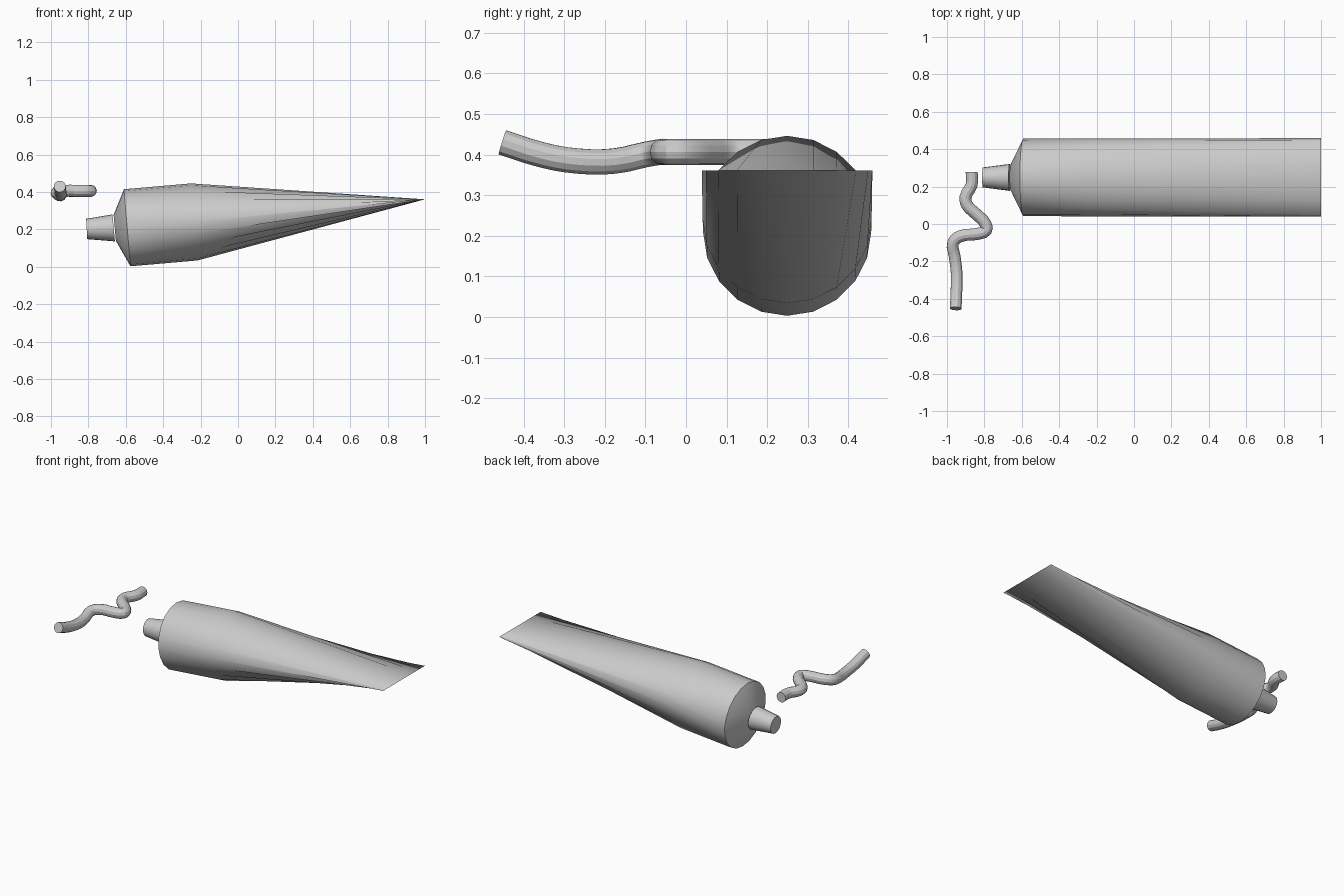
import bpy, bmesh, math

if "Cube" in bpy.data.objects:
    bpy.data.objects.remove(bpy.data.objects["Cube"])

SIDES = 20
Y0 = 0.249


def finish(obj):
    bpy.ops.object.select_all(action='DESELECT')
    obj.select_set(True)
    bpy.context.view_layer.objects.active = obj
    bpy.ops.object.shade_smooth_by_angle(angle=math.radians(28))


def loft(name, rings):
    """Skin elliptical rings, each given as (top xz, bottom xz, half width)."""
    bm = bmesh.new()
    loops = []
    for (tx, tz), (bx, bz), w in rings:
        cx, cz, dx, dz = (tx + bx) / 2, (tz + bz) / 2, (tx - bx) / 2, (tz - bz) / 2
        loop = []
        for i in range(SIDES):
            a = 2 * math.pi * i / SIDES
            s = math.sin(a)
            loop.append(bm.verts.new((cx + dx * s, Y0 + w * math.cos(a), cz + dz * s)))
        loops.append(loop)
    for a, b in zip(loops, loops[1:]):
        for i in range(SIDES):
            j = (i + 1) % SIDES
            bm.faces.new((a[i], a[j], b[j], b[i]))
    bm.faces.new(loops[0])
    if rings[-1][0] != rings[-1][1]:
        bm.faces.new(loops[-1])
    bmesh.ops.remove_doubles(bm, verts=bm.verts, dist=1e-4)
    bmesh.ops.recalc_face_normals(bm, faces=bm.faces)
    mesh = bpy.data.meshes.new(name)
    bm.to_mesh(mesh)
    bm.free()
    obj = bpy.data.objects.new(name, mesh)
    bpy.context.collection.objects.link(obj)
    finish(obj)


# Tube: shoulder, round body, flat crimped end
loft("tube_body", [
    ((-0.665, 0.277), (-0.653, 0.139), 0.070),
    ((-0.610, 0.415), (-0.575, 0.003), 0.207),
    ((-0.252, 0.446), (-0.217, 0.034), 0.208),
    ((1.0, 0.361), (1.0, 0.361), 0.210),
])

# Tapered nozzle
loft("nozzle", [
    ((-0.812, 0.257), (-0.806, 0.148), 0.053),
    ((-0.671, 0.280), (-0.658, 0.136), 0.072),
])

# Wavy strand of squeezed paste
path = [
    (-0.868, 0.279, 0.406), (-0.868, 0.210, 0.406), (-0.901, 0.143, 0.406),
    (-0.893, 0.102, 0.406), (-0.846, 0.055, 0.406), (-0.794, 0.000, 0.406),
    (-0.790, -0.033, 0.406), (-0.838, -0.053, 0.406), (-0.930, -0.066, 0.406),
    (-0.967, -0.100, 0.400), (-0.958, -0.176, 0.384), (-0.948, -0.267, 0.384),
    (-0.949, -0.350, 0.398), (-0.953, -0.452, 0.430),
]
curve = bpy.data.curves.new("paste_strand", 'CURVE')
curve.dimensions = '3D'
curve.resolution_u = 3
curve.bevel_depth = 0.032
curve.bevel_resolution = 4
curve.use_fill_caps = True
spline = curve.splines.new('BEZIER')
spline.bezier_points.add(len(path) - 1)
for bp, co in zip(spline.bezier_points, path):
    bp.co = co
    bp.handle_left_type = bp.handle_right_type = 'AUTO'
strand = bpy.data.objects.new("paste_strand", curve)
bpy.context.collection.objects.link(strand)
bpy.ops.object.select_all(action='DESELECT')
strand.select_set(True)
bpy.context.view_layer.objects.active = strand
bpy.ops.object.convert(target='MESH')
finish(bpy.context.view_layer.objects.active)
